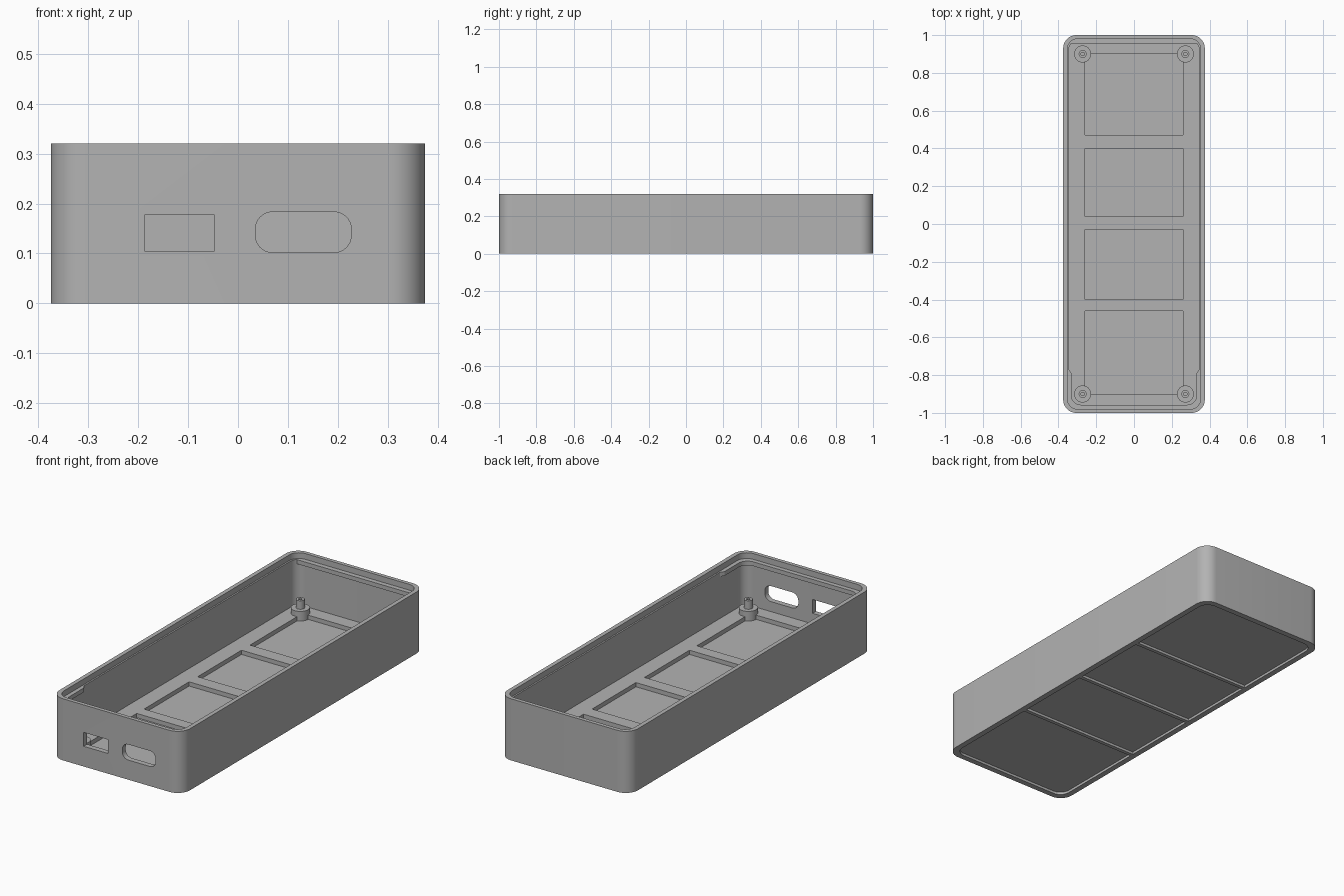
import bpy, bmesh, math

if "Cube" in bpy.data.objects:
    bpy.data.objects.remove(bpy.data.objects["Cube"])

GREY = (0.45, 0.45, 0.45, 1)
mat = bpy.data.materials.new("matte_grey")
mat.use_nodes = True
mat.diffuse_color = GREY
bsdf = mat.node_tree.nodes["Principled BSDF"]
bsdf.inputs["Base Color"].default_value = GREY
bsdf.inputs["Roughness"].default_value = 0.7


def rounded(hx, hy, r, cx=0, cy=0, steps=10):
    """Counter-clockwise rounded rectangle outline."""
    pts = []
    for i, (sx, sy) in enumerate([(1, 1), (-1, 1), (-1, -1), (1, -1)]):
        for k in range(steps + 1):
            a = (i + k / steps) * math.pi / 2
            pts.append((cx + sx * (hx - r) + r * math.cos(a),
                        cy + sy * (hy - r) + r * math.sin(a)))
    return pts


def box(x0, x1, y0, y1):
    return [(x0, y0), (x1, y0), (x1, y1), (x0, y1)]


def prism(name, pts, lo, hi, axis="z"):
    """Extrude an outline along z, or along y with outline in x and z."""
    bm = bmesh.new()
    place = (lambda p, h: (p[0], p[1], h)) if axis == "z" else (lambda p, h: (p[0], h, p[1]))
    face = bm.faces.new([bm.verts.new(place(p, lo)) for p in pts])
    ext = bmesh.ops.extrude_face_region(bm, geom=[face])
    shift = (0, 0, hi - lo) if axis == "z" else (0, hi - lo, 0)
    bmesh.ops.translate(bm, vec=shift,
                        verts=[g for g in ext["geom"] if isinstance(g, bmesh.types.BMVert)])
    bmesh.ops.recalc_face_normals(bm, faces=bm.faces)
    mesh = bpy.data.meshes.new(name)
    bm.to_mesh(mesh)
    bm.free()
    mesh.materials.append(mat)
    ob = bpy.data.objects.new(name, mesh)
    bpy.context.collection.objects.link(ob)
    return ob


def activate(ob):
    bpy.ops.object.select_all(action="DESELECT")
    ob.select_set(True)
    bpy.context.view_layer.objects.active = ob


def cut(ob, cutter):
    cutter.hide_render = True
    activate(ob)
    mod = ob.modifiers.new("cut", "BOOLEAN")
    mod.operation = "DIFFERENCE"
    mod.solver = "EXACT"
    mod.object = cutter
    bpy.ops.object.modifier_apply(modifier=mod.name)
    bpy.data.objects.remove(cutter)


def smooth(ob):
    activate(ob)
    bpy.ops.object.shade_smooth_by_angle(angle=math.radians(30))


HEIGHT, FLOOR = 0.32, 0.05

# Tray: outer shell, cavity and stepped rim
tray = prism("tray_shell", rounded(0.375, 1, 0.07), 0, HEIGHT)
cut(tray, prism("cavity", rounded(0.345, 0.972, 0.05), FLOOR, 0.5))
cut(tray, prism("rim_step", rounded(0.353, 0.98, 0.055), 0.29, 0.5))

# Four shallow pockets in the floor
for y0, y1 in [(-0.9, -0.46), (-0.4, -0.03), (0.04, 0.4), (0.47, 0.9)]:
    cut(tray, prism("pocket", box(-0.26, 0.26, y0, y1), 0.028, 0.2))

# Recessed underside
cut(tray, prism("underside", rounded(0.345, 0.97, 0.055), -0.1, 0.013))

# Front openings: square port and rounded slot
cut(tray, prism("port", box(-0.187, -0.047, 0.105, 0.177), -1.1, -0.9, "y"))
cut(tray, prism("slot", rounded(0.096, 0.0405, 0.034, 0.131, 0.1425), -1.1, -0.9, "y"))
smooth(tray)

# Ribs dividing the underside
for i, y in enumerate((-0.43, 0, 0.435)):
    prism(f"underside_rib_{i + 1}", box(-0.35, 0.35, y - 0.01, y + 0.01), 0, 0.02)

# Front shelf wrapping the corners, with tapered ends
shelf = prism("front_shelf", rounded(0.36, 0.986, 0.06), 0.268, 0.29)
arc = rounded(0.332, 0.957, 0.05)[22:]
cut(shelf, prism("shelf_opening", arc + [(0.332, -0.79), (0.4, -0.69), (0.4, 1.1),
                                         (-0.4, 1.1), (-0.4, -0.69), (-0.332, -0.79)], 0.2, 0.4))
smooth(shelf)

# Back rail under the rim
prism("back_rail", box(-0.33, 0.33, 0.955, 0.985), 0.268, 0.29)

# Screw posts: wide foot, narrow hollow pin
for sx, side in ((-1, "right"), (1, "left")):
    for sy, end in ((-1, "front"), (1, "back")):
        x, y = sx * 0.272, sy * 0.9
        foot = prism(f"{end}_{side}_post_foot", rounded(0.045, 0.045, 0.0449, x, y, 6), 0.02, 0.078)
        pin = prism(f"{end}_{side}_post_pin", rounded(0.021, 0.021, 0.0209, x, y, 6), 0.07, 0.122)
        cut(pin, prism("bore", rounded(0.009, 0.009, 0.0089, x, y, 4), 0.08, 0.2))
        smooth(foot)
        smooth(pin)
